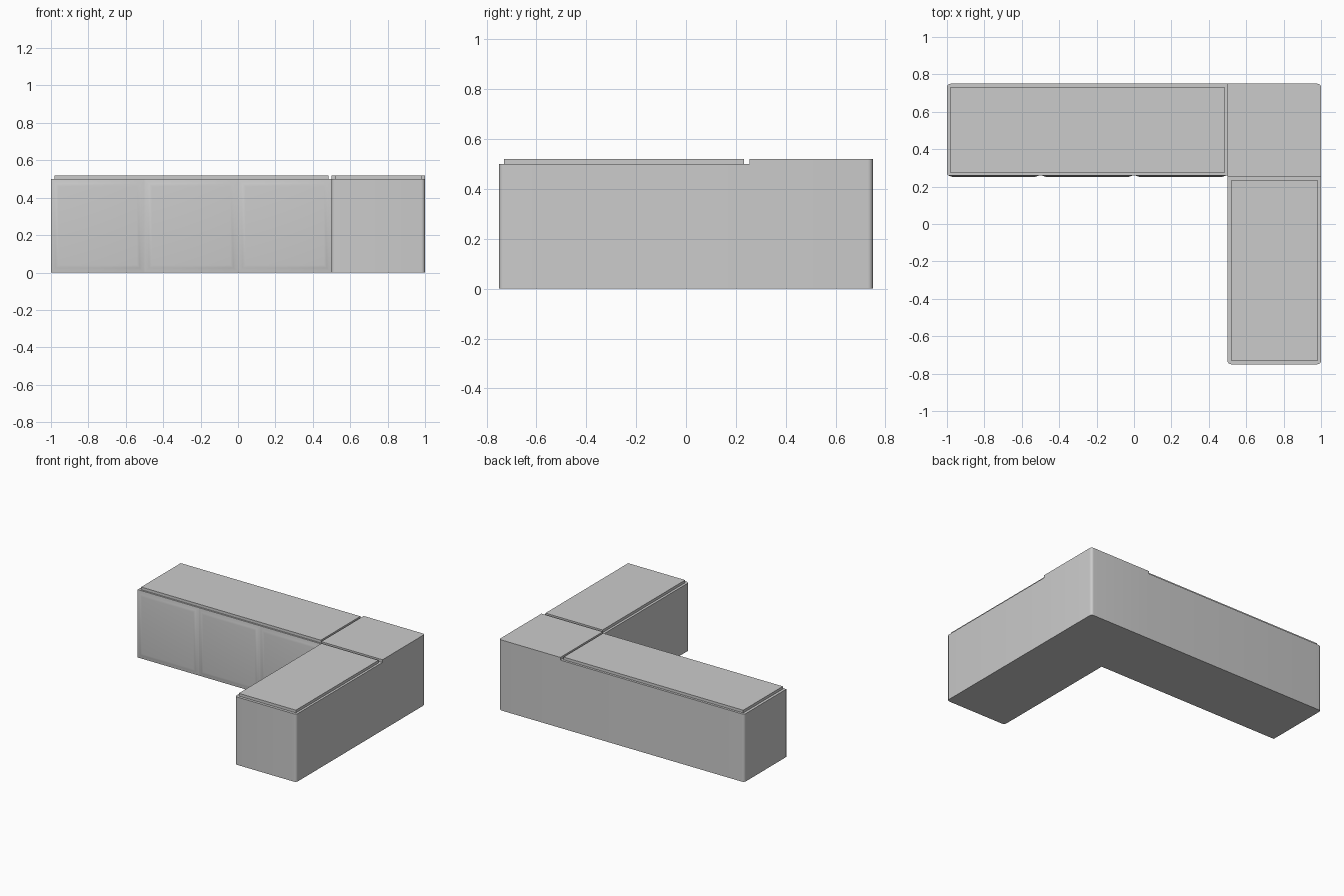
import bpy, bmesh
from math import sin, cos, pi

if "Cube" in bpy.data.objects:
    bpy.data.objects.remove(bpy.data.objects["Cube"])


def finish(name, bm):
    bmesh.ops.recalc_face_normals(bm, faces=bm.faces[:])
    mesh = bpy.data.meshes.new(name)
    bm.to_mesh(mesh)
    bm.free()
    ob = bpy.data.objects.new(name, mesh)
    bpy.context.collection.objects.link(ob)
    bpy.ops.object.select_all(action='DESELECT')
    ob.select_set(True)
    bpy.context.view_layer.objects.active = ob
    bpy.ops.object.shade_smooth_by_angle(angle=0.5)
    return ob


def block(name, x0, x1, y0, y1, z0, z1, radii=(0, 0, 0, 0)):
    """Upright block; radii round the corners right-back, left-back, left-front, right-front."""
    bm = bmesh.new()
    corners = [(x1, y1, -1, -1), (x0, y1, 1, -1), (x0, y0, 1, 1), (x1, y0, -1, 1)]
    verts = []
    for i, ((x, y, sx, sy), r) in enumerate(zip(corners, radii)):
        steps = 6 if r else 0
        for k in range(steps + 1):
            a = (i + k / max(steps, 1)) * pi / 2
            px = x + sx * r + r * cos(a)
            py = y + sy * r + r * sin(a)
            verts.append(bm.verts.new((px, py, z0)))
    face = bm.faces.new(verts)
    ext = bmesh.ops.extrude_face_region(bm, geom=[face])
    top = [v for v in ext['geom'] if isinstance(v, bmesh.types.BMVert)]
    bmesh.ops.translate(bm, verts=top, vec=(0, 0, z1 - z0))
    # extrusion of a lone face keeps the base
    return finish(name, bm)


def front_panel(name, x0, x1, z0, z1, y):
    """Shallow cushion panel with softly sloped edges."""
    bm = bmesh.new()
    loops = []
    for inset, depth in ((0, 0), (0.015, 0.003), (0.025, 0.007), (0.04, 0.009)):
        loops.append([bm.verts.new((px, y - depth, pz)) for px, pz in (
            (x0 + inset, z0 + inset), (x1 - inset, z0 + inset),
            (x1 - inset, z1 - inset), (x0 + inset, z1 - inset))])
    for a, b in zip(loops, loops[1:]):
        for i in range(4):
            j = (i + 1) % 4
            bm.faces.new((a[i], a[j], b[j], b[i]))
    bm.faces.new(loops[-1])
    bm.faces.new(loops[0][::-1])
    return finish(name, bm)


R = 0.02

# Counter bodies
block("long_counter_body", -1, 0.5, 0.26, 0.75, 0, 0.5, (0, R, 0.008, 0))
block("corner_block", 0.5, 1, 0.255, 0.75, 0, 0.52, (R, 0, 0, 0))
block("short_counter_body", 0.5, 1, -0.75, 0.255, 0, 0.5, (0, 0, R, R))

# Inset counter tops
block("long_counter_top", -0.98, 0.485, 0.272, 0.733, 0.5, 0.52)
block("short_counter_top", 0.518, 0.983, -0.73, 0.233, 0.5, 0.52)

# Front panels
for i in range(3):
    x = -1 + i * 0.5
    front_panel(f"front_panel_{i + 1}", x, x + 0.5, 0, 0.5, 0.26)
